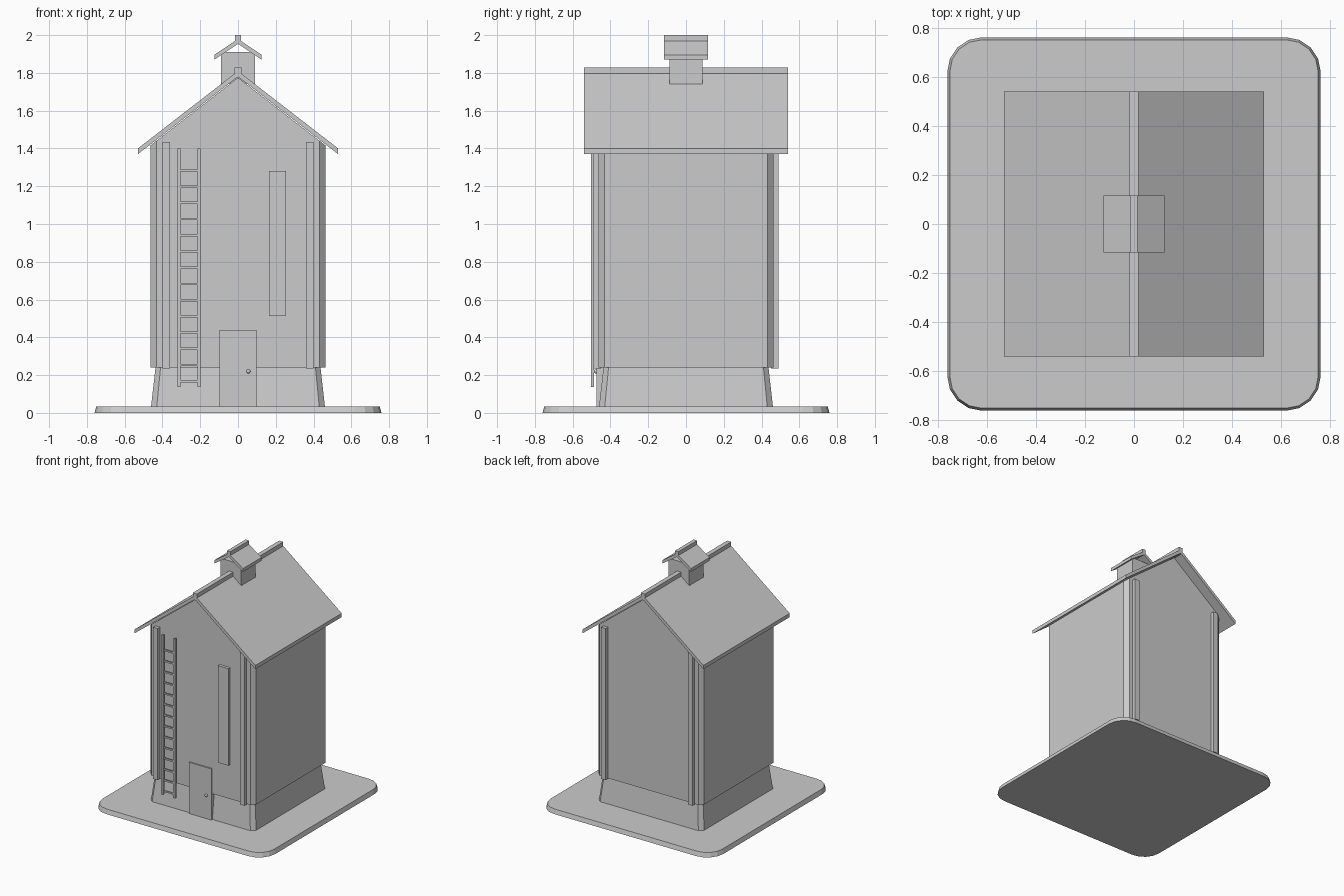
import bpy, bmesh, math

cube = bpy.data.objects.get("Cube")
if cube:
    bpy.data.objects.remove(cube)

grey = bpy.data.materials.new("plain grey")
grey.use_nodes = True
colour = (0.6, 0.6, 0.6, 1)
grey.diffuse_color = colour
grey.node_tree.nodes["Principled BSDF"].inputs["Base Color"].default_value = colour


def finish(name, bm):
    bmesh.ops.dissolve_limit(bm, angle_limit=0.01, verts=bm.verts[:], edges=bm.edges[:])
    bmesh.ops.recalc_face_normals(bm, faces=bm.faces[:])
    mesh = bpy.data.meshes.new(name)
    bm.to_mesh(mesh)
    bm.free()
    mesh.materials.append(grey)
    obj = bpy.data.objects.new(name, mesh)
    bpy.context.collection.objects.link(obj)
    return obj


def add_box(bm, x0, x1, y0, y1, z0, z1):
    verts = bmesh.ops.create_cube(bm, size=1)["verts"]
    for v in verts:
        v.co.x = x0 if v.co.x < 0 else x1
        v.co.y = y0 if v.co.y < 0 else y1
        v.co.z = z0 if v.co.z < 0 else z1


def box(name, *bounds):
    bm = bmesh.new()
    add_box(bm, *bounds)
    return finish(name, bm)


def loft(name, low, high, gable=False):
    """Join two rings of points; a gable top is split along its ridge."""
    bm = bmesh.new()
    a = [bm.verts.new(p) for p in low]
    b = [bm.verts.new(p) for p in high]
    n = len(a)
    for i in range(n):
        j = (i + 1) % n
        bm.faces.new((a[i], a[j], b[j], b[i]))
    bm.faces.new(a[::-1])
    if gable:
        half = n // 2
        bm.faces.new(b[:half + 1])
        bm.faces.new(b[half:] + b[:1])
    else:
        bm.faces.new(b)
    return finish(name, bm)


def chamfered(h, c, z):
    """Square plan with cut corners, starting at the front ridge point."""
    side = [(0, -h), (c, -h), (h, -c), (h, c), (c, h)]
    plan = side + [(-x, -y) for x, y in side]
    return [(x, y, z(x)) for x, y in plan]


def rounded(h, r, z, steps=4):
    ring = []
    for quarter, (sx, sy) in enumerate([(1, 1), (-1, 1), (-1, -1), (1, -1)]):
        for k in range(steps + 1):
            t = math.radians(90 * (quarter + k / steps))
            ring.append((sx * (h - r) + r * math.cos(t), sy * (h - r) + r * math.sin(t), z))
    return ring


def gable_roof(name, half_x, half_y, eave, apex, thick):
    profile = [(-half_x, eave), (0, apex - thick), (half_x, eave),
               (half_x, eave + thick), (0, apex), (-half_x, eave + thick)]
    return loft(name, [(x, -half_y, z) for x, z in profile],
                [(x, half_y, z) for x, z in profile])


# Ground slab and flared plinth
loft("ground_slab", rounded(0.76, 0.14, 0), rounded(0.75, 0.13, 0.035))
loft("plinth", chamfered(0.46, 0.43, lambda x: 0.035),
     chamfered(0.437, 0.41, lambda x: 0.24))

# Tower walls with pointed gables
loft("tower_walls", chamfered(0.462, 0.432, lambda x: 0.24),
     chamfered(0.462, 0.432, lambda x: 1.775 - 0.775 * abs(x)), gable=True)

# Main roof
gable_roof("main_roof", 0.53, 0.54, 1.37, 1.81, 0.03)
box("roof_ridge_cap", -0.018, 0.018, -0.54, 0.54, 1.775, 1.828)

# Roof vent
box("vent_box", -0.09, 0.09, -0.088, 0.088, 1.74, 1.91)
gable_roof("vent_roof", 0.125, 0.116, 1.87, 1.98, 0.026)
box("vent_ridge_cap", -0.015, 0.015, -0.116, 0.116, 1.96, 2.0)

# Vertical battens on the front and back
for side, sx in (("left", 1), ("right", -1)):
    for end, sy in (("front", -1), ("back", 1)):
        xs = sorted((sx * 0.36, sx * 0.4))
        ys = sorted((sy * 0.45, sy * 0.49))
        box(f"{end}_{side}_batten", *xs, *ys, 0.235, 1.435)

# Narrow panel, door and knob
box("front_panel", 0.165, 0.255, -0.485, -0.45, 0.512, 1.28)
box("door", -0.098, 0.098, -0.473, -0.43, 0.035, 0.44)
bm = bmesh.new()
bmesh.ops.create_uvsphere(bm, u_segments=12, v_segments=8, radius=0.011)
bmesh.ops.translate(bm, verts=bm.verts[:], vec=(0.055, -0.477, 0.22))
finish("door_knob", bm)

# Ladder
bm = bmesh.new()
for x in (-0.312, -0.207):
    add_box(bm, x - 0.008, x + 0.008, -0.503, -0.487, 0.138, 1.4)
for i in range(14):
    z = 0.168 + i * 0.0858
    add_box(bm, -0.31, -0.21, -0.5, -0.49, z - 0.006, z + 0.006)
finish("ladder", bm)
